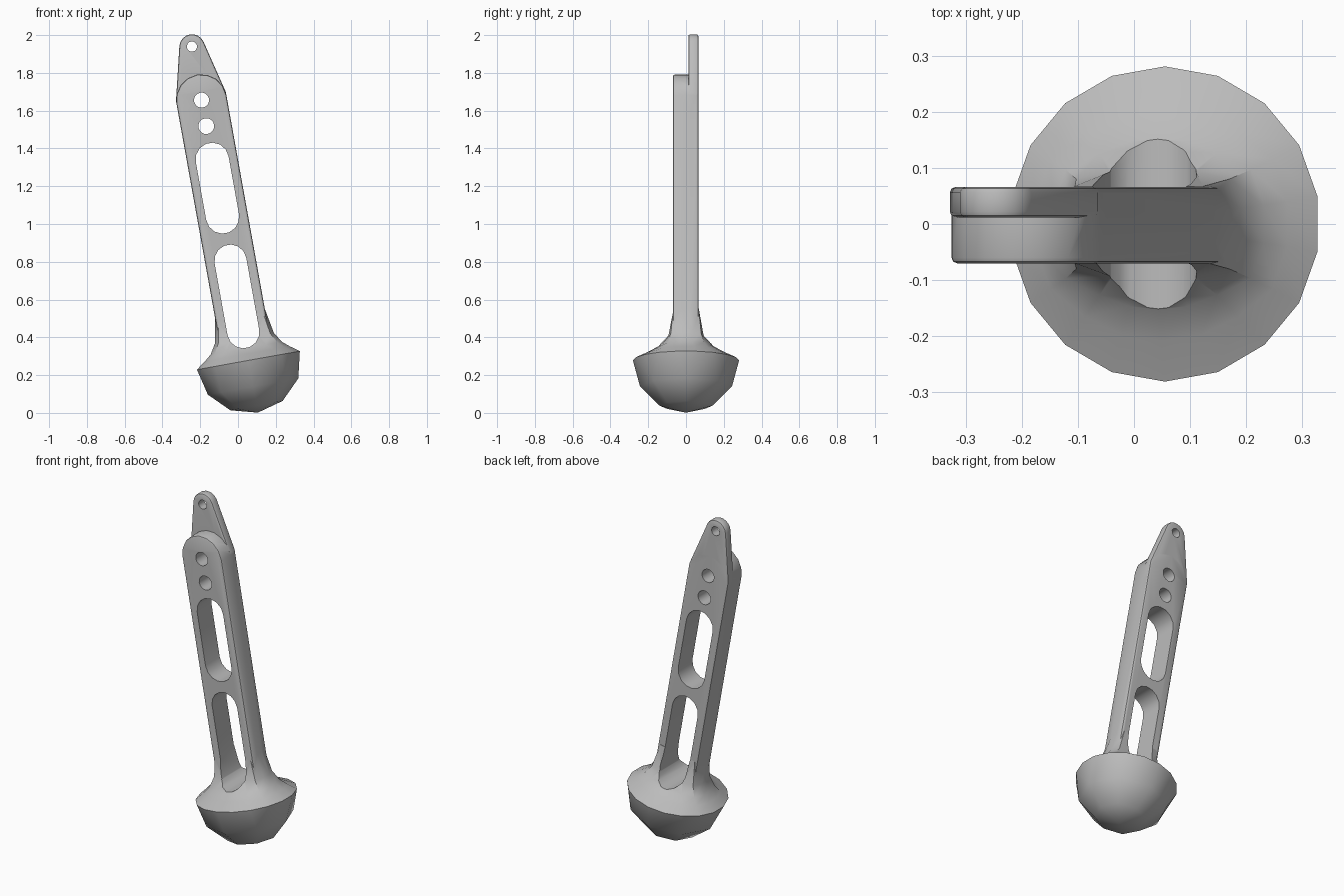
import bpy, bmesh
from math import pi, cos, sin, radians
from mathutils import Matrix, Vector

if "Cube" in bpy.data.objects:
    bpy.data.objects.remove(bpy.data.objects["Cube"])

TILT = Matrix.Translation((0.055, 0, 0.278)) @ Matrix.Rotation(radians(-10.2), 4, 'Y')
HALF_W, FRONT, BACK = 0.134, -0.07, 0.066

grey = bpy.data.materials.new("plain grey")
grey.use_nodes = True
colour = (0.5, 0.5, 0.5, 1)
grey.diffuse_color = colour
grey.node_tree.nodes["Principled BSDF"].inputs["Base Color"].default_value = colour


def finish(bm, name):
    bmesh.ops.recalc_face_normals(bm, faces=bm.faces)
    mesh = bpy.data.meshes.new(name)
    bm.to_mesh(mesh)
    bm.free()
    obj = bpy.data.objects.new(name, mesh)
    mesh.materials.append(grey)
    bpy.context.collection.objects.link(obj)
    return obj


def arc(r, v, start, end, segs):
    steps = [start + (end - start) * i / segs for i in range(segs + 1)]
    return [(r * cos(a), v + r * sin(a)) for a in steps]


def plate(name, outline, y0, y1, bevel=0):
    """Extrude an outline in the x-z plane from y0 to y1."""
    bm = bmesh.new()
    face = bm.faces.new([bm.verts.new((x, y0, z)) for x, z in outline])
    ext = bmesh.ops.extrude_face_region(bm, geom=[face])
    moved = [g for g in ext["geom"] if isinstance(g, bmesh.types.BMVert)]
    bmesh.ops.translate(bm, verts=moved, vec=(0, y1 - y0, 0))
    if bevel:
        rims = [e for e in bm.edges if abs(e.verts[0].co.y - e.verts[1].co.y) < 1e-4]
        bmesh.ops.bevel(bm, geom=rims, offset=bevel, segments=2, profile=0.5, affect='EDGES')
    return finish(bm, name)


def slot(r, low, high, segs):
    outline = arc(r, high - r, 0, pi, segs) + arc(r, low + r, pi, 2 * pi, segs)
    return plate("slot_cutter", outline, -0.5, 0.5)


def hole(r, v):
    return plate("hole_cutter", arc(r, v, 0, 2 * pi, 16)[:-1], -0.5, 0.5)


def make_foot(r=0.281, sides=18):
    """Faceted half ball with a flare that rises from its rim to the arm."""
    bm = bmesh.new()
    angles = [radians(10) + 2 * pi * i / sides for i in range(sides)]
    rim = [bm.verts.new((r * cos(a), r * sin(a), 0)) for a in angles]
    for drop, count in ((30, 8), (60, 8), (90, 1)):
        d = radians(drop)
        for i in range(count):
            a = 2 * pi * i / count
            bm.verts.new((r * cos(d) * cos(a), r * cos(d) * sin(a), -r * sin(d)))
    bmesh.ops.convex_hull(bm, input=bm.verts[:])
    lid = [f for f in bm.faces if all(abs(v.co.z) < 1e-5 for v in f.verts)]
    bmesh.ops.delete(bm, geom=lid, context='FACES')

    ring = rim
    for height, spread in ((0.035, 0.66), (0.066, 0.4), (0.12, 0.17), (0.26, -0.01)):
        upper = []
        for a in angles:
            c, s = cos(a), sin(a)
            reach = max(abs(c) / HALF_W, abs(s) / 0.068)
            flat = Vector((c / reach, s / reach, height))
            upper.append(bm.verts.new(flat.lerp(Vector((r * c, r * s, height)), spread)))
        for i in range(sides):
            j = (i + 1) % sides
            bm.faces.new((ring[i], ring[j], upper[j], upper[i]))
        ring = upper
    bm.faces.new(ring)
    return finish(bm, "tilted_arm_with_foot")


# Arm with a round top, and the thinner tongue behind it
body = make_foot()
arm = plate("arm", [(-HALF_W, -0.08), (HALF_W, -0.08)] + arc(HALF_W, 1.403, 0, pi, 8),
            FRONT, BACK, 0.01)
tongue = plate("tongue", [(-HALF_W, 1.32), (HALF_W, 1.32), (HALF_W, 1.42)]
               + arc(0.067, 1.686, radians(15), radians(165), 8)
               + [(-HALF_W, 1.42)], 0.012, BACK, 0.01)

# Two long slots and three pin holes
cutters = [slot(0.085, 0.066, 0.622, 7), slot(0.088, 0.683, 1.17, 7),
           hole(0.042, 1.26), hole(0.04, 1.40), hole(0.027, 1.688)]

helpers = [(arm, 'UNION'), (tongue, 'UNION')] + [(c, 'DIFFERENCE') for c in cutters]
for helper, operation in helpers:
    helper.hide_render = True
    mod = body.modifiers.new("join_or_cut", 'BOOLEAN')
    mod.operation, mod.object, mod.solver = operation, helper, 'EXACT'

# Bake the modifiers, then drop the helpers
graph = bpy.context.evaluated_depsgraph_get()
baked = bpy.data.meshes.new_from_object(body.evaluated_get(graph))
body.modifiers.clear()
body.data = baked
for helper, _ in helpers:
    bpy.data.objects.remove(helper)
baked.transform(TILT)

bpy.ops.object.select_all(action='DESELECT')
body.select_set(True)
bpy.context.view_layer.objects.active = body
bpy.ops.object.shade_smooth_by_angle(angle=radians(35))
